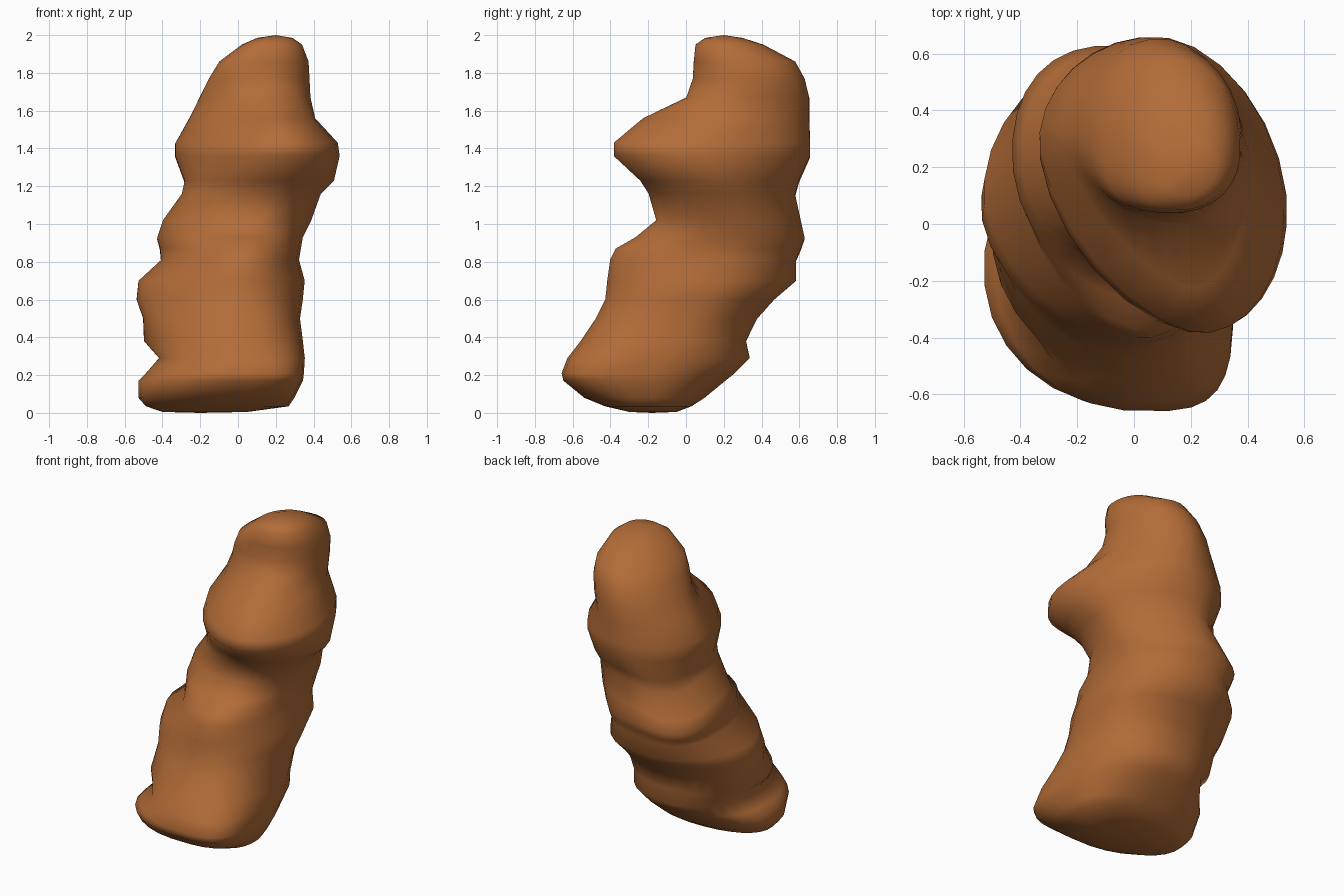
import bpy, bmesh, math

SEG = 28

# Horizontal slices: z, left x, right x, front y, back y
SLICES = [
    (0.005, -0.40, 0.05, -0.30, -0.05), (0.035, -0.49, 0.27, -0.43, 0.03),
    (0.08, -0.53, 0.30, -0.54, 0.10), (0.17, -0.53, 0.345, -0.65, 0.21),
    (0.21, -0.49, 0.35, -0.66, 0.26), (0.29, -0.42, 0.355, -0.63, 0.34),
    (0.38, -0.50, 0.345, -0.56, 0.32), (0.50, -0.505, 0.33, -0.48, 0.38),
    (0.60, -0.54, 0.345, -0.43, 0.47), (0.70, -0.53, 0.355, -0.42, 0.585),
    (0.81, -0.41, 0.325, -0.405, 0.585), (0.87, -0.415, 0.335, -0.375, 0.61),
    (0.93, -0.43, 0.345, -0.27, 0.63), (1.02, -0.40, 0.39, -0.16, 0.61),
    (1.16, -0.30, 0.44, -0.20, 0.58), (1.23, -0.285, 0.51, -0.245, 0.60),
    (1.36, -0.335, 0.54, -0.385, 0.66), (1.43, -0.335, 0.53, -0.385, 0.66),
    (1.56, -0.26, 0.41, -0.23, 0.655), (1.67, -0.205, 0.385, 0.0, 0.655),
    (1.77, -0.155, 0.38, 0.035, 0.63), (1.86, -0.10, 0.375, 0.04, 0.58),
    (1.95, 0.02, 0.34, 0.05, 0.41), (1.985, 0.10, 0.29, 0.10, 0.30),
]
# Where the extremes sit: z, y of left, y of right, x of front, x of back
EXTREMES = [
    (0.0, -0.18, -0.18, -0.10, -0.10), (0.2, -0.15, -0.25, 0.03, -0.05),
    (0.65, 0.08, 0.10, 0.00, -0.08), (0.95, 0.25, 0.25, 0.05, -0.08),
    (1.18, 0.25, 0.18, 0.17, 0.00), (1.4, 0.28, 0.02, 0.24, 0.08),
    (1.57, 0.30, 0.22, 0.20, 0.08), (1.75, 0.30, 0.30, 0.12, 0.10),
    (2.0, 0.20, 0.20, 0.18, 0.20),
]
# Roundness of each corner: z, back right, back left, front left, front right
ROUNDNESS = [
    (0.0, 0.95, 0.90, 0.95, 0.75), (0.2, 0.95, 0.85, 0.95, 0.55),
    (0.4, 0.90, 0.80, 1.08, 0.80), (0.67, 0.97, 1.08, 1.18, 0.90),
    (0.85, 1.00, 0.80, 1.25, 0.95), (1.0, 1.10, 0.92, 0.88, 1.00),
    (1.2, 1.15, 1.00, 0.92, 1.00), (1.4, 1.08, 1.00, 1.28, 0.95),
    (1.57, 1.18, 1.02, 1.45, 1.00), (1.72, 1.00, 1.05, 0.85, 0.95),
    (1.86, 0.95, 1.10, 0.68, 0.95), (2.0, 0.90, 1.0, 0.75, 0.95),
]


def lookup(table, z):
    """Interpolate a table row by height."""
    for a, b in zip(table, table[1:]):
        if z <= b[0]:
            t = (z - a[0]) / (b[0] - a[0])
            return [p + (q - p) * t for p, q in zip(a[1:], b[1:])]


def slice_points(z, xl, xr, yf, yb):
    """Four quarter super-ellipses joined at the skewed extremes."""
    yl, yr, xf, xb = lookup(EXTREMES, z)
    corners = lookup(ROUNDNESS, z)
    for i in range(SEG):
        a = 2 * math.pi * (i + 0.5) / SEG
        c, s = math.cos(a), math.sin(a)
        power = corners[i * 4 // SEG]
        sx, sy = (xr, yr) if c > 0 else (xl, yl)
        ex, ey = (xb, yb) if s > 0 else (xf, yf)
        # the middle folds droop towards the back left
        droop = 0.08 * max(0, -2 * s * c) * (c < 0) * max(0, 1 - abs(z - 1.08) / 0.42)
        yield (ex + (sx - ex) * abs(c) ** power,
               sy + (ey - sy) * abs(s) ** power, z - droop)


# Lumpy body lofted through the slices
bm = bmesh.new()
rings = [[bm.verts.new(p) for p in slice_points(*s)] for s in SLICES]
for lo, hi in zip(rings, rings[1:]):
    for i in range(SEG):
        j = (i + 1) % SEG
        bm.faces.new((lo[i], lo[j], hi[j], hi[i]))

# Rounded closing fans, bottom and top
for ring, tip, flip in ((rings[0], (-0.2, -0.18, 0.0), True),
                        (rings[-1], (0.2, 0.2, 2.0), False)):
    v = bm.verts.new(tip)
    for i in range(SEG):
        j = (i + 1) % SEG
        bm.faces.new((ring[j], ring[i], v) if flip else (ring[i], ring[j], v))
bmesh.ops.recalc_face_normals(bm, faces=bm.faces)
for f in bm.faces:
    f.smooth = True

mesh = bpy.data.meshes.new("lumpy_body")
bm.to_mesh(mesh)
bm.free()
body = bpy.data.objects.new("lumpy_body", mesh)
bpy.context.collection.objects.link(body)

brown = bpy.data.materials.new("toasted brown")
brown.diffuse_color = (0.45, 0.15, 0.039, 1)
mesh.materials.append(brown)
